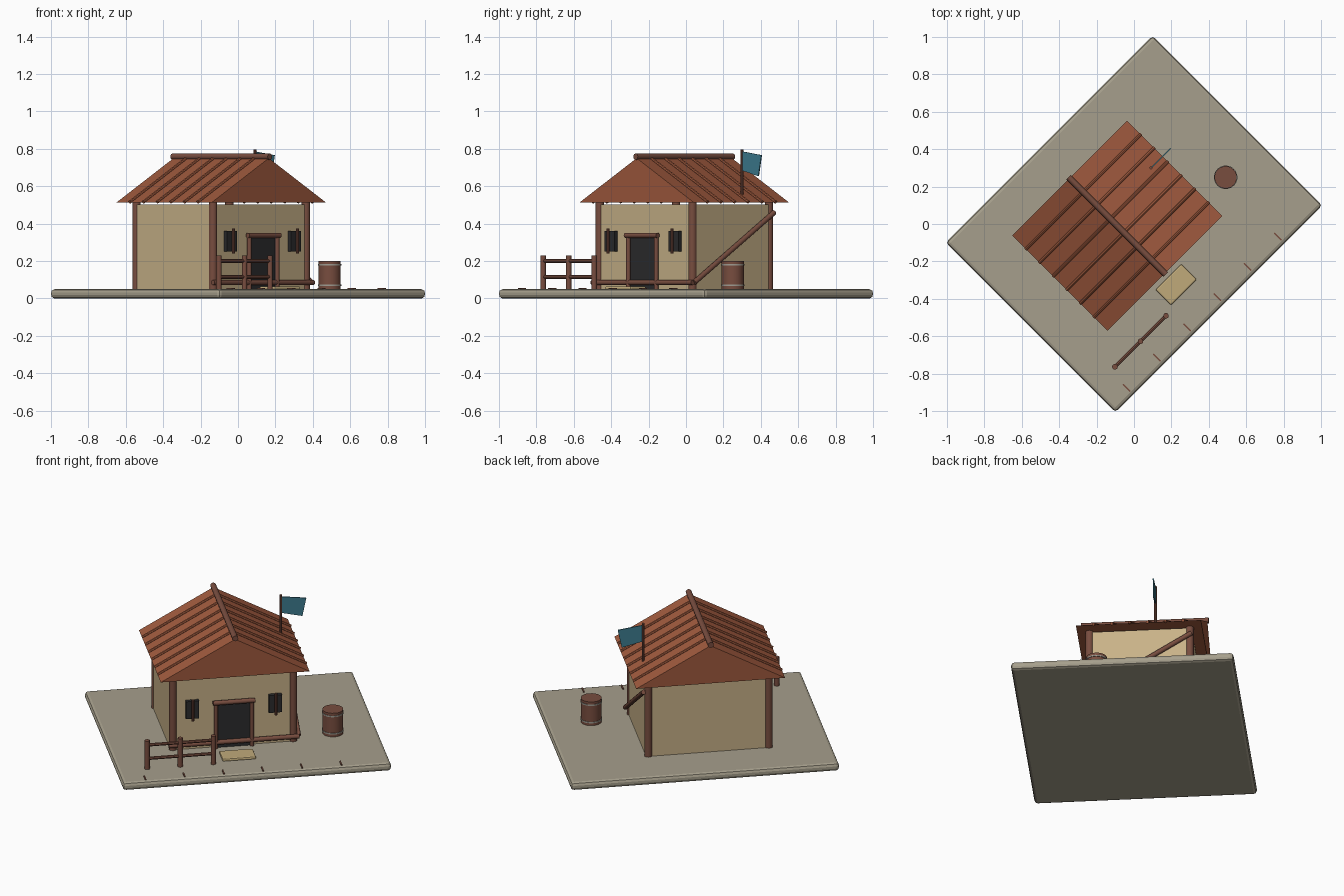
import bpy, bmesh, math
from mathutils import Matrix, Vector

cube = bpy.data.objects.get("Cube")
if cube:
    bpy.data.objects.remove(cube, do_unlink=True)

TURN = Matrix.Rotation(math.radians(45), 4, 'Z')   # the plot sits diagonally
CX, CY = -0.07, 0.057                              # house centre on the plot
GROUND = 0.05


def material(name, r, g, b):
    lin = [(c / 255 / 12.92) if c < 11 else ((c / 255 + 0.055) / 1.055) ** 2.4 for c in (r, g, b)]
    m = bpy.data.materials.new(name)
    m.use_nodes = True
    m.diffuse_color = (*lin, 1)
    m.node_tree.nodes["Principled BSDF"].inputs["Base Color"].default_value = (*lin, 1)
    return m


STONE = material("ground stone", 166, 159, 140)
PLASTER = material("wall plaster", 200, 178, 136)
WOOD = material("timber brown", 120, 77, 63)
ROOF = material("roof clay", 160, 90, 62)
DARK = material("dark opening", 44, 44, 45)
MAT = material("straw mat", 192, 170, 122)
METAL = material("pale metal", 160, 156, 146)
CLOTH = material("flag blue", 62, 125, 145)


def finish(name, bm, mat, smooth=False):
    bmesh.ops.recalc_face_normals(bm, faces=bm.faces)
    bm.transform(TURN)
    mesh = bpy.data.meshes.new(name)
    bm.to_mesh(mesh)
    bm.free()
    mesh.materials.append(mat)
    ob = bpy.data.objects.new(name, mesh)
    bpy.context.collection.objects.link(ob)
    if smooth:
        bpy.ops.object.select_all(action='DESELECT')
        ob.select_set(True)
        bpy.context.view_layer.objects.active = ob
        bpy.ops.object.shade_smooth_by_angle(angle=math.radians(40))
    return ob


def box(name, lo, hi, mat, bevel=0, segments=2):
    lo, hi = Vector(lo), Vector(hi)
    bm = bmesh.new()
    bmesh.ops.create_cube(bm, size=1, matrix=Matrix.Translation((lo + hi) / 2) @ Matrix.Diagonal((*(hi - lo), 1)))
    if bevel:
        bmesh.ops.bevel(bm, geom=bm.edges[:], offset=bevel, segments=segments, profile=0.5, affect='EDGES')
    return finish(name, bm, mat)


def rod(name, a, b, r, mat=WOOD, sides=12):
    a, b = Vector(a), Vector(b)
    d = b - a
    m = Matrix.Translation((a + b) / 2) @ d.to_track_quat('Z', 'Y').to_matrix().to_4x4()
    bm = bmesh.new()
    bmesh.ops.create_cone(bm, cap_ends=True, segments=sides, radius1=r, radius2=r, depth=d.length, matrix=m)
    return finish(name, bm, mat, smooth=True)


def prism(name, profile, move, mat):
    bm = bmesh.new()
    face = bm.faces.new([bm.verts.new(p) for p in profile])
    ext = bmesh.ops.extrude_face_region(bm, geom=[face])
    bmesh.ops.translate(bm, vec=move, verts=[v for v in ext["geom"] if isinstance(v, bmesh.types.BMVert)])
    return finish(name, bm, mat)


# Ground slab with the marker strips along its front edge
box("ground_slab", (-0.782, -0.641, 0), (0.782, 0.641, GROUND), STONE, 0.018)
for i in range(6):
    u = -0.647 + 0.2285 * i
    box(f"edge_marker_{i + 1}", (u - 0.004, -0.62, GROUND - 0.01), (u + 0.004, -0.565, GROUND + 0.005), WOOD)

# Walls and corner posts
HW, HD = 0.365, 0.30
FRONT = CY - HD
box("walls", (CX - HW, FRONT, GROUND - 0.01), (CX + HW, CY + HD, 0.503), PLASTER)
for sx, side in ((-1, "right"), (1, "left")):
    for sy, end in ((-1, "front"), (1, "back")):
        x, y = CX + sx * 0.351, CY + sy * 0.289
        rod(f"{end}_{side}_post", (x, y, GROUND - 0.01), (x, y, 0.53), 0.023)

# Roof prism, ridge pole and ribs down both slopes
EAVE, PEAK, RW, RD = 0.512, 0.75, 0.434, 0.36
prism("roof", [(CX - RW, CY - RD, EAVE), (CX + RW, CY - RD, EAVE), (CX, CY - RD, PEAK)],
      (0, 2 * RD, 0), ROOF)
rod("ridge_pole", (CX, CY - RD - 0.008, 0.758), (CX, CY + RD + 0.008, 0.758), 0.017)
for s, side in ((-1, "right"), (1, "left")):
    for i in range(6):
        y = CY - RD + 2 * RD * (i + 1) / 7
        rod(f"{side}_roof_rib_{i + 1}", (CX + s * RW, y, EAVE + 0.003), (CX, y, PEAK + 0.003), 0.009, ROOF, 8)

# Door with timber frame
box("door", (CX - 0.1, FRONT - 0.012, GROUND), (CX + 0.1, FRONT + 0.01, 0.33), DARK)
for s, side in ((-1, "right"), (1, "left")):
    x = CX + s * 0.105
    rod(f"door_{side}_jamb", (x, FRONT - 0.018, GROUND), (x, FRONT - 0.018, 0.335), 0.012)
rod("door_lintel", (CX - 0.122, FRONT - 0.022, 0.337), (CX + 0.122, FRONT - 0.022, 0.337), 0.014)

# Windows, each with an upright bar
for s, side in ((-1, "right"), (1, "left")):
    x = CX + s * 0.242
    box(f"{side}_window", (x - 0.038, FRONT - 0.025, 0.25), (x + 0.038, FRONT + 0.01, 0.36), DARK)
    rod(f"{side}_window_bar", (x, FRONT - 0.036, 0.24), (x, FRONT - 0.036, 0.375), 0.008, sides=8)

# Sill beam on the front and diagonal brace on the side wall
rod("front_sill_beam", (CX - 0.38, FRONT - 0.016, 0.085), (CX + 0.38, FRONT - 0.016, 0.085), 0.014)
rod("side_brace", (CX + HW + 0.015, FRONT - 0.005, 0.085), (CX + HW + 0.015, CY + HD, 0.46), 0.014)

# Fence
FY = -0.468
fence_x = [-0.612, -0.419, -0.226]
for i, x in enumerate(fence_x):
    rod(f"fence_post_{i + 1}", (x, FY, GROUND - 0.01), (x, FY, 0.23), 0.015)
for z, level in ((0.115, "lower"), (0.2, "upper")):
    rod(f"fence_{level}_rail", (fence_x[0], FY, z), (fence_x[-1], FY, z), 0.01, sides=8)

# Door mat
box("door_mat", (CX - 0.098, -0.447, GROUND - 0.005), (CX + 0.098, -0.33, GROUND + 0.015), MAT, 0.008)

# Barrel with two hoops
BX, BY = 0.523, -0.17
rod("barrel", (BX, BY, GROUND - 0.01), (BX, BY, 0.2), 0.06, sides=20)
for z, level in ((0.07, "lower"), (0.18, "upper")):
    rod(f"barrel_{level}_hoop", (BX, BY, z - 0.004), (BX, BY, z + 0.004), 0.063, METAL, 20)

# Flag on its pole
PX, PY = 0.276, 0.148
rod("flag_pole", (PX, PY, 0.54), (PX, PY, 0.797), 0.008, sides=8)
prism("flag", [(PX, PY - 0.003, 0.684), (PX + 0.125, PY - 0.003, 0.654),
               (PX + 0.148, PY - 0.003, 0.766), (PX, PY - 0.003, 0.786)], (0, 0.006, 0), CLOTH)
